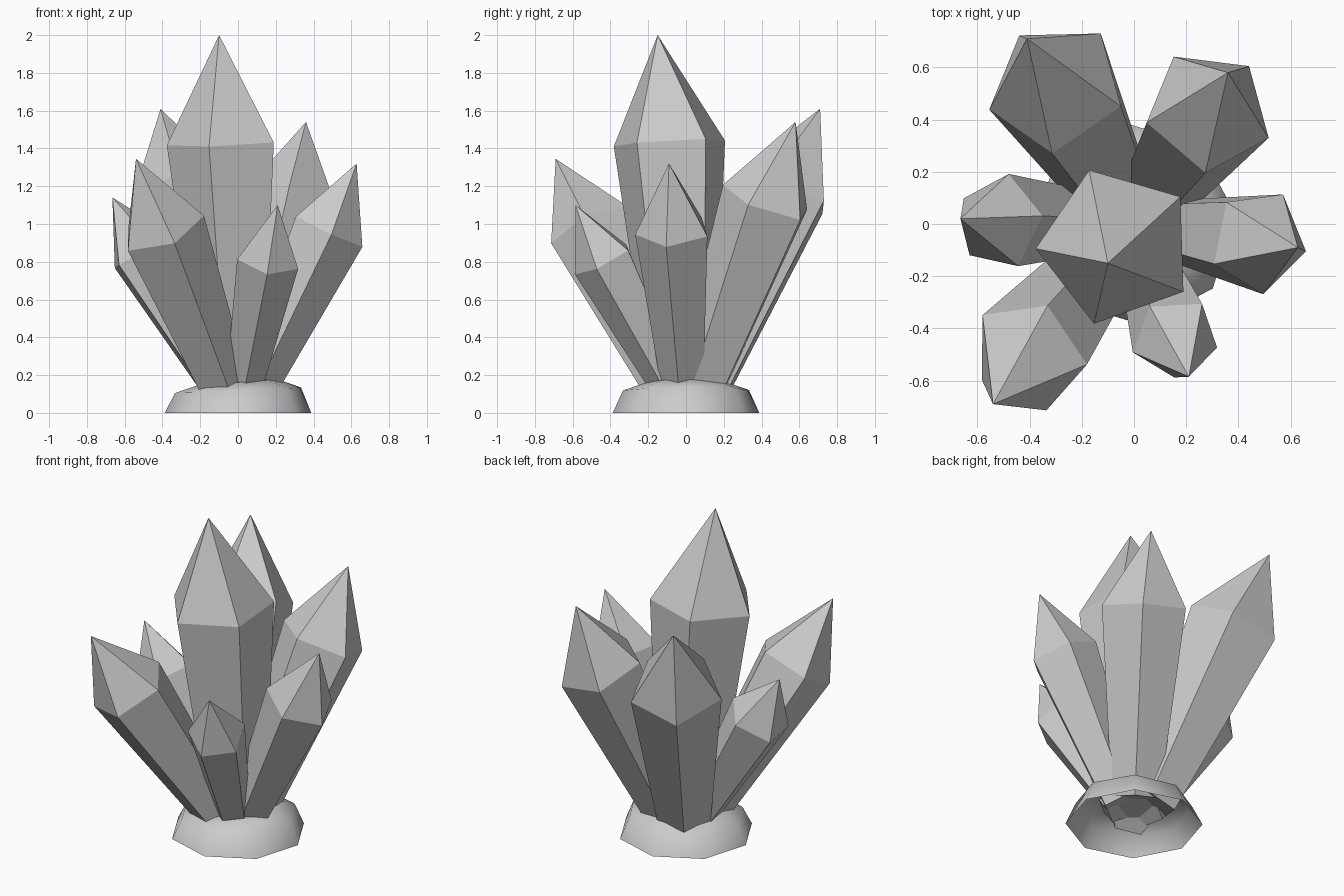
import bpy, bmesh, math
from mathutils import Vector, Matrix

if "Cube" in bpy.data.objects:
    bpy.data.objects.remove(bpy.data.objects["Cube"])


def finish(bm, name, smooth=False):
    bmesh.ops.recalc_face_normals(bm, faces=bm.faces[:])
    me = bpy.data.meshes.new(name)
    bm.to_mesh(me)
    bm.free()
    for p in me.polygons:
        p.use_smooth = smooth
    ob = bpy.data.objects.new(name, me)
    bpy.context.collection.objects.link(ob)


def bridge(bm, a, b):
    n = len(a)
    for i in range(n):
        j = (i + 1) % n
        bm.faces.new((a[i], a[j], b[j], b[i]))


def fan(bm, ring, tip):
    for i in range(len(ring)):
        bm.faces.new((ring[i], ring[(i + 1) % len(ring)], tip))


def crystal(name, shoulder, radius, tip, corner):
    """Five-sided crystal; corner is the x, y of one shoulder vertex."""
    c = Vector(shoulder)
    foot = Vector((c.x * 0.17, c.y * 0.17, 0.12))
    axis = (c - foot).normalized()
    dx, dy = corner[0] - c.x, corner[1] - c.y
    u = Vector((dx, dy, -(dx * axis.x + dy * axis.y) / axis.z)).normalized()
    dirs = [Matrix.Rotation(math.tau * i / 5, 3, axis) @ u for i in range(5)]
    bm = bmesh.new()
    low = [bm.verts.new(foot + d * radius * 0.57) for d in dirs]
    top = [bm.verts.new(c + d * radius) for d in dirs]
    bm.faces.new(low)
    bridge(bm, low, top)
    fan(bm, top, bm.verts.new(tip))
    finish(bm, name)


# Crystals: shoulder centre, shoulder radius, tip, one shoulder corner
crystal("centre_crystal", (-0.067, -0.085, 1.43), 0.31, (-0.10, -0.15, 2.0), (0.19, -0.26))
crystal("back_left_crystal", (-0.297, 0.522, 1.17), 0.272, (-0.41, 0.71, 1.61), (-0.05, 0.45))
crystal("back_right_crystal", (0.286, 0.432, 1.12), 0.252, (0.36, 0.58, 1.54), (0.515, 0.33))
crystal("front_left_crystal", (-0.402, -0.502, 0.975), 0.235, (-0.54, -0.69, 1.345), (-0.335, -0.715))
crystal("right_crystal", (0.477, -0.066, 0.966), 0.205, (0.628, -0.09, 1.32), (0.66, -0.105))
crystal("left_crystal", (-0.511, 0.008, 0.85), 0.187, (-0.665, 0.02, 1.14), (-0.48, 0.19))
crystal("front_right_crystal", (0.158, -0.435, 0.812), 0.172, (0.21, -0.585, 1.10), (0.0, -0.49))

# Low rock dome, open underneath
bm = bmesh.new()
rings = []
for r, z in ((0.39, 0), (0.335, 0.12), (0.21, 0.163)):
    ring = []
    for i in range(8):
        a = math.tau * i / 8 + 0.1
        drop = 0.015 * math.cos(a - math.radians(190)) if z else 0
        ring.append(bm.verts.new((r * math.cos(a), r * math.sin(a), z - drop)))
    rings.append(ring)
bridge(bm, rings[0], rings[1])
bridge(bm, rings[1], rings[2])
fan(bm, rings[2], bm.verts.new((0, 0, 0.18)))
finish(bm, "rock_base", smooth=True)
